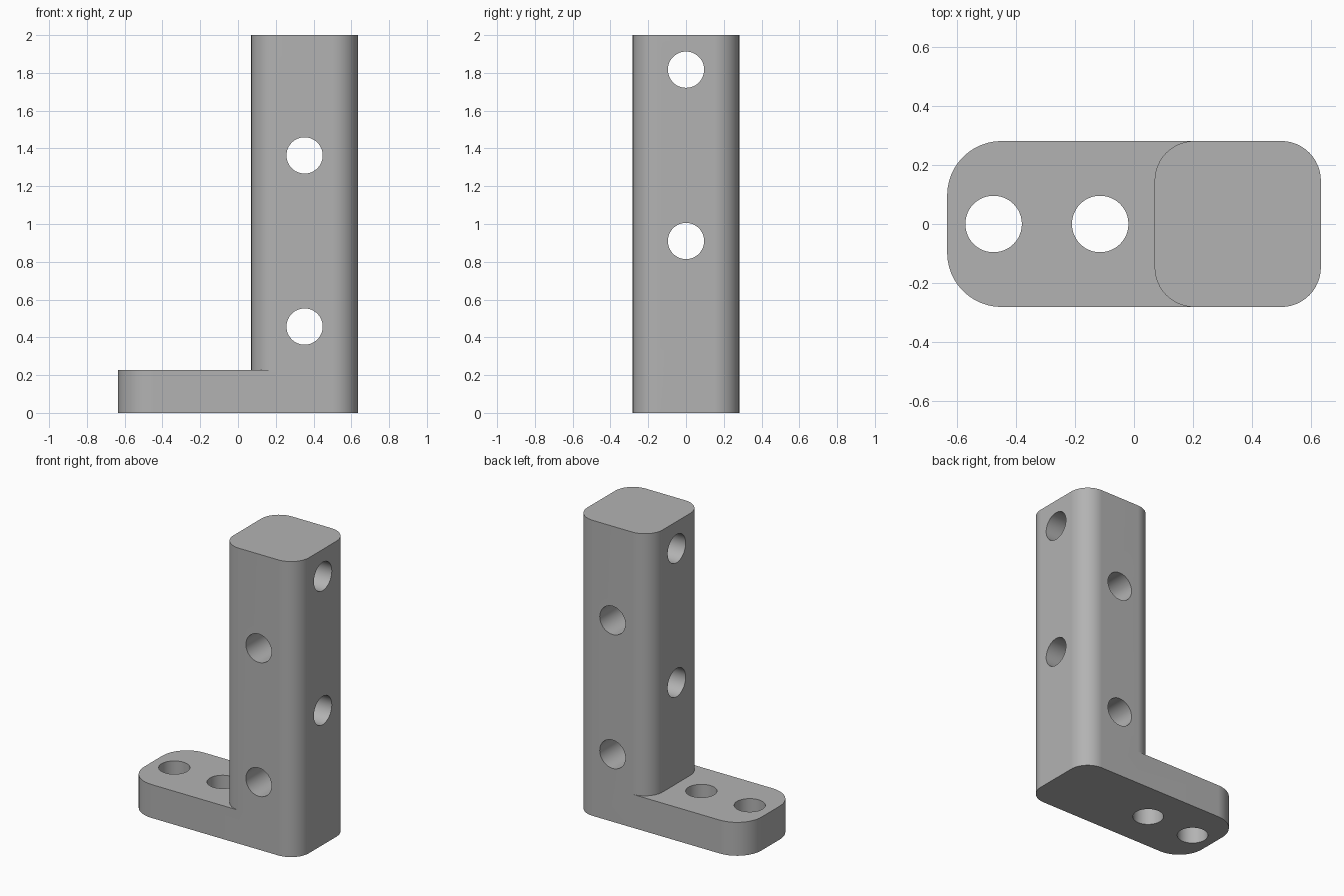
import bpy
import bmesh
from math import cos, sin, pi, radians
from mathutils import Matrix, Vector

cube = bpy.data.objects.get("Cube")
if cube:
    bpy.data.objects.remove(cube, do_unlink=True)

HALF_X, HALF_Y = 0.635, 0.282
COLUMN_LEFT = 0.07
BASE_TOP, HEIGHT = 0.226, 2.0
HOLE = 0.096

grey = bpy.data.materials.new("plain grey")
grey.use_nodes = True
colour = (0.45, 0.45, 0.45, 1)
grey.diffuse_color = colour
grey.node_tree.nodes["Principled BSDF"].inputs["Base Color"].default_value = colour


def add_object(name, bm):
    mesh = bpy.data.meshes.new(name)
    bmesh.ops.recalc_face_normals(bm, faces=bm.faces)
    bm.to_mesh(mesh)
    bm.free()
    mesh.materials.append(grey)
    obj = bpy.data.objects.new(name, mesh)
    bpy.context.collection.objects.link(obj)
    return obj


def rounded_block(name, x0, x1, top, r_left, r_right, steps=12):
    """Upright block with rounded vertical edges."""
    corners = [(x1, 1, r_right, 0), (x0, 1, r_left, 1),
               (x0, -1, r_left, 2), (x1, -1, r_right, 3)]
    bm = bmesh.new()
    outline = []
    for x, side, r, quarter in corners:
        cx = x - r if x == x1 else x + r
        cy = side * (HALF_Y - r)
        for i in range(steps + 1):
            a = (quarter + i / steps) * pi / 2
            outline.append(bm.verts.new((cx + r * cos(a), cy + r * sin(a), 0)))
    face = bm.faces.new(outline)
    up = bmesh.ops.extrude_face_region(bm, geom=[face])["geom"]
    bmesh.ops.translate(bm, vec=(0, 0, top),
                        verts=[v for v in up if isinstance(v, bmesh.types.BMVert)])
    return add_object(name, bm)


def boolean(target, tool, operation):
    mod = target.modifiers.new(operation, "BOOLEAN")
    mod.operation, mod.solver, mod.object = operation, "EXACT", tool
    bpy.context.view_layer.objects.active = target
    bpy.ops.object.modifier_apply(modifier=mod.name)
    bpy.data.objects.remove(tool, do_unlink=True)


def drill(target, centre, axis):
    """Cut a round hole along the given axis."""
    turn = Vector((0, 0, 1)).rotation_difference(Vector(axis)).to_matrix().to_4x4()
    bm = bmesh.new()
    bmesh.ops.create_cone(bm, cap_ends=True, segments=48, radius1=HOLE, radius2=HOLE,
                          depth=1, matrix=Matrix.Translation(centre) @ turn)
    boolean(target, add_object("hole_cutter", bm), "DIFFERENCE")


# Foot plate and upright post, joined into one bracket
bracket = rounded_block("bracket", -HALF_X, HALF_X, BASE_TOP, 0.185, 0.135)
post = rounded_block("post", COLUMN_LEFT, HALF_X, HEIGHT, 0.135, 0.135)
boolean(bracket, post, "UNION")

# Holes through the foot
for x in (-0.477, -0.115):
    drill(bracket, (x, 0, 0.1), (0, 0, 1))

# Alternating cross holes through the post
post_x = (COLUMN_LEFT + HALF_X) / 2
for z in (0.457, 1.363):
    drill(bracket, (post_x, 0, z), (0, 1, 0))
for z in (0.91, 1.817):
    drill(bracket, (post_x, 0, z), (1, 0, 0))

# Smooth rounded walls with crisp rims
bpy.ops.object.select_all(action="DESELECT")
bracket.select_set(True)
bpy.context.view_layer.objects.active = bracket
bpy.ops.object.shade_smooth_by_angle(angle=radians(30))
weighted = bracket.modifiers.new("even shading", "WEIGHTED_NORMAL")
weighted.keep_sharp = True
